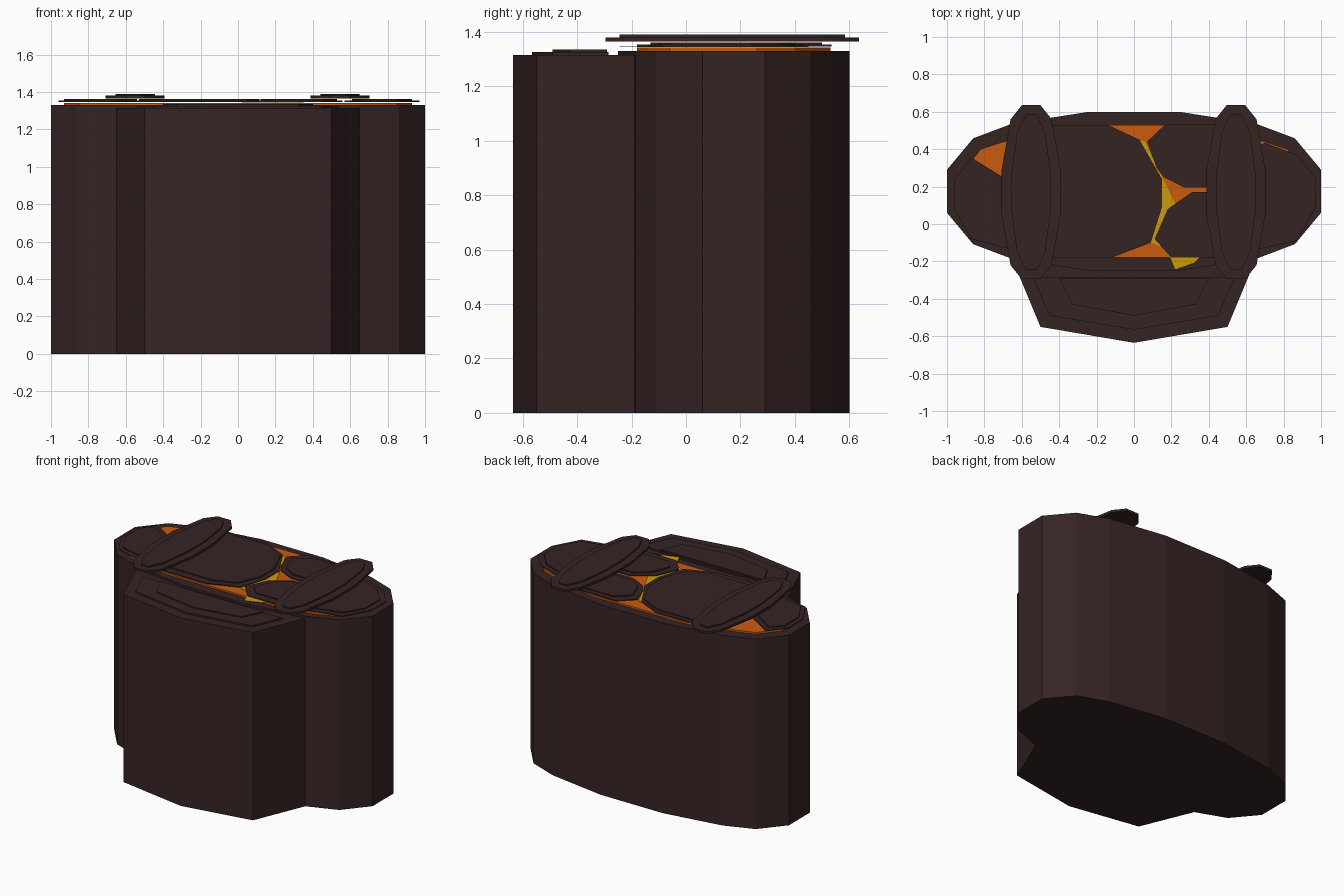
import bpy, bmesh, math


def material(name, rgb):
    m = bpy.data.materials.new(name)
    m.diffuse_color = (*rgb, 1)
    return m


ROCK = material("dark_rock", (0.037, 0.0170, 0.0170))
LAVA = material("orange_lava", (0.60, 0.105, 0.005))
GLOW = material("yellow_lava", (0.60, 0.32, 0.005))


def prism(name, pts, z0, z1, mat):
    """Extrude a flat outline from z0 up to z1."""
    bm = bmesh.new()
    face = bm.faces.new([bm.verts.new((x, y, z0)) for x, y in pts])
    up = bmesh.ops.extrude_face_region(bm, geom=[face])["geom"]
    for v in up:
        if isinstance(v, bmesh.types.BMVert):
            v.co.z = z1
    bmesh.ops.recalc_face_normals(bm, faces=bm.faces[:])
    mesh = bpy.data.meshes.new(name)
    bm.to_mesh(mesh)
    bm.free()
    mesh.materials.append(mat)
    ob = bpy.data.objects.new(name, mesh)
    bpy.context.collection.objects.link(ob)
    return ob


def mirror_x(half):
    """Complete an outline given its right half."""
    return half + [(-x, y) for x, y in reversed(half) if abs(x) > 1e-6]


def slab(name, outer, inner):
    """Thin crust plate with a smaller raised plate on top."""
    prism(name, outer, 1.347, 1.353, ROCK)
    prism(name + "_raised", inner, 1.353, 1.361, ROCK)


# Main column, symmetric about its own middle line
CY = 0.175
quarter = [(0.24, 0.425), (0.655, 0.36), (0.86, 0.283), (1.0, 0.115)]
right_side = [(x, CY + d) for x, d in quarter]
right_side += [(x, CY - d) for x, d in reversed(quarter)]
prism("rock_column", mirror_x(right_side), 0, 1.33, ROCK)

# Front ledge with its stepped plates
prism("front_ledge", mirror_x([(0.60, -0.12), (0.65, -0.19), (0.50, -0.55), (0, -0.635)]),
      0, 1.315, ROCK)
prism("ledge_plate", mirror_x([(0.54, -0.285), (0.45, -0.49), (0, -0.565)]),
      1.315, 1.326, ROCK)
prism("ledge_plate_raised", mirror_x([(0.40, -0.29), (0.33, -0.43), (0, -0.49)]),
      1.326, 1.335, ROCK)

# Lava pool and the brighter stream through the cracks
prism("lava_pool", mirror_x([(0.35, 0.53), (0.70, 0.44), (0.82, 0.40), (0.93, 0.26),
                             (0.93, 0.09), (0.85, -0.06), (0.65, -0.14), (0.42, -0.18)]),
      1.33, 1.342, LAVA)
prism("lava_stream", [(0.02, 0.45), (0.06, 0.44), (0.13, 0.29), (0.17, 0.21), (0.22, 0.11),
                      (0.20, 0.02), (0.22, -0.08), (0.35, -0.18), (0.32, -0.21),
                      (0.22, -0.245), (0.17, -0.13), (0.09, -0.10), (0.13, 0.10), (0.14, 0.26)],
      1.3435, 1.3465, GLOW)

# Crust slabs floating on the lava
slab("left_slab",
     [(-0.96, 0.24), (-0.96, 0.08), (-0.87, -0.08), (-0.64, -0.14), (-0.50, 0.0), (-0.52, 0.13),
      (-0.70, 0.25), (-0.87, 0.355)],
     [(-0.93, 0.24), (-0.93, 0.08), (-0.85, -0.055), (-0.65, -0.105), (-0.54, 0.0),
      (-0.56, 0.12), (-0.70, 0.205), (-0.86, 0.31)])
slab("centre_slab",
     [(-0.14, 0.53), (0.03, 0.45), (0.15, 0.24), (0.15, 0.09), (0.09, -0.10), (-0.12, -0.18),
      (-0.46, -0.18), (-0.58, 0.05), (-0.58, 0.30), (-0.46, 0.53)],
     [(-0.12, 0.50), (0.035, 0.42), (0.115, 0.24), (0.115, 0.09), (0.05, -0.07), (-0.10, -0.13),
      (-0.43, -0.13), (-0.53, 0.05), (-0.53, 0.30), (-0.43, 0.50)])
slab("back_right_slab",
     [(0.17, 0.535), (0.07, 0.44), (0.12, 0.30), (0.16, 0.25), (0.27, 0.195), (0.50, 0.195),
      (0.56, 0.30), (0.50, 0.53)],
     [(0.22, 0.50), (0.12, 0.42), (0.17, 0.29), (0.26, 0.235), (0.48, 0.235),
      (0.53, 0.30), (0.47, 0.50)])
slab("front_right_slab",
     [(0.50, 0.17), (0.31, 0.17), (0.18, 0.08), (0.11, -0.08), (0.20, -0.18), (0.46, -0.18),
      (0.56, -0.05)],
     [(0.48, 0.135), (0.31, 0.135), (0.22, 0.06), (0.17, -0.07), (0.23, -0.13), (0.45, -0.13),
      (0.52, -0.04)])
slab("right_slab",
     [(0.97, 0.09), (0.97, 0.25), (0.87, 0.37), (0.70, 0.435), (0.60, 0.38), (0.57, 0.15),
      (0.64, -0.14), (0.87, -0.09)],
     [(0.93, 0.08), (0.93, 0.24), (0.84, 0.345), (0.70, 0.40), (0.63, 0.35), (0.61, 0.15),
      (0.67, -0.10), (0.85, -0.055)])


# Long oval stones lying across both sides
def oval(cx, outline):
    pts = [(x, d) for x, d in outline] + [(x, -d) for x, d in reversed(outline)]
    pts += [(-x, -d) for x, d in outline] + [(-x, d) for x, d in reversed(outline)]
    return [(cx + x, CY - 0.005 + d) for x, d in pts]


for side, cx in (("left", -0.55), ("right", 0.545)):
    prism(side + "_oval_stone", oval(cx, [(0.05, 0.465), (0.11, 0.39), (0.158, 0.12)]),
          1.364, 1.38, ROCK)
    prism(side + "_oval_stone_raised", oval(cx, [(0.03, 0.415), (0.075, 0.32), (0.105, 0.10)]),
          1.38, 1.39, ROCK)
